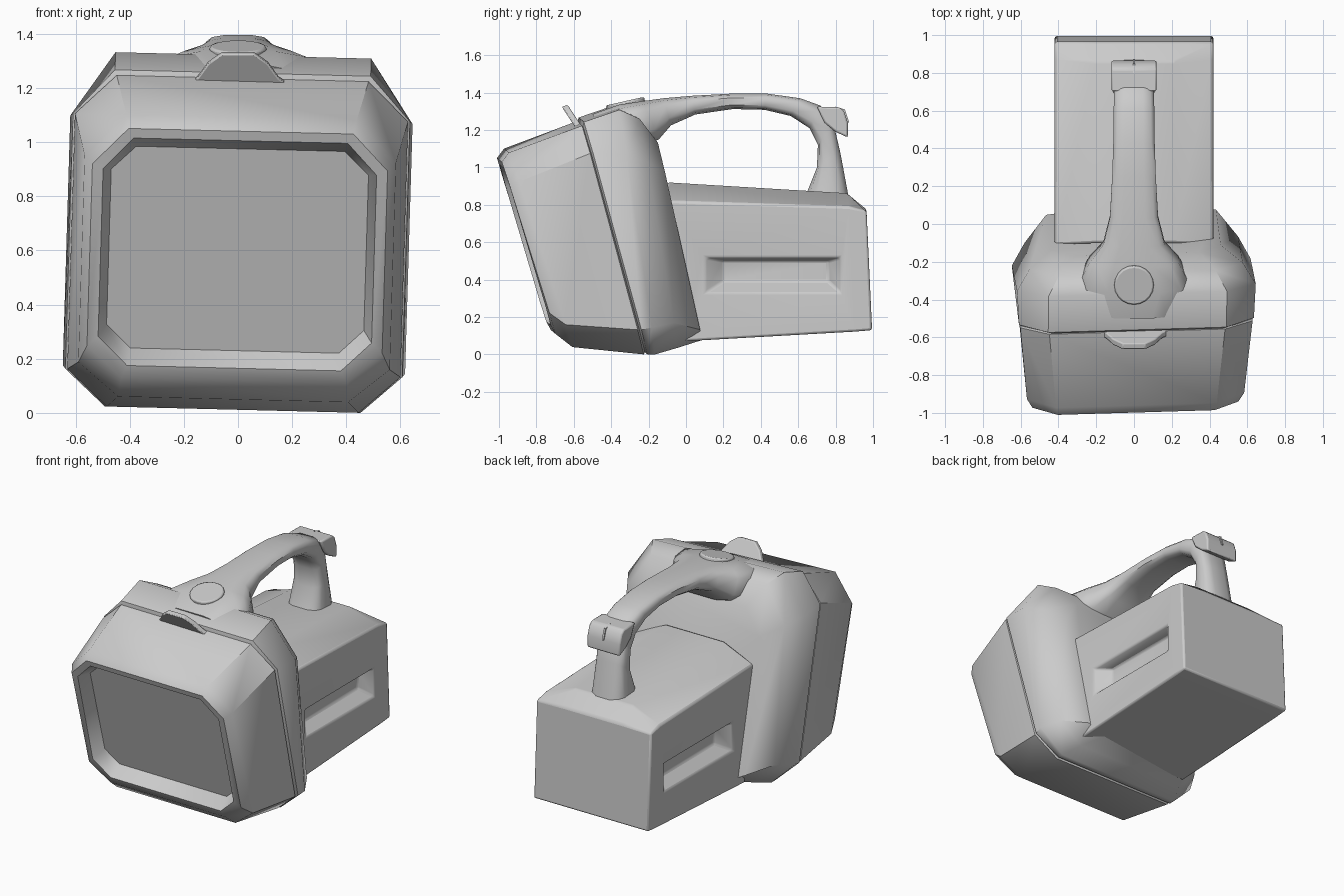
import bpy, bmesh, math
from mathutils import Matrix, Vector

cube = bpy.data.objects.get("Cube")
if cube:
    bpy.data.objects.remove(cube)

grey = bpy.data.materials.new("plain_grey")
grey.use_nodes = True
grey.diffuse_color = (0.6, 0.6, 0.6, 1)
grey.node_tree.nodes["Principled BSDF"].inputs["Base Color"].default_value = (0.6, 0.6, 0.6, 1)
grey.node_tree.nodes["Principled BSDF"].inputs["Roughness"].default_value = 0.7


def finish(bm, name, angle=40, bevel=0):
    bmesh.ops.recalc_face_normals(bm, faces=bm.faces)
    mesh = bpy.data.meshes.new(name)
    bm.to_mesh(mesh)
    bm.free()
    ob = bpy.data.objects.new(name, mesh)
    bpy.context.collection.objects.link(ob)
    mesh.materials.append(grey)
    bpy.ops.object.select_all(action="DESELECT")
    ob.select_set(True)
    bpy.context.view_layer.objects.active = ob
    bpy.ops.object.shade_smooth_by_angle(angle=math.radians(angle))
    if bevel:
        mod = ob.modifiers.new("soft_edges", "BEVEL")
        mod.width, mod.segments, mod.limit_method = bevel, 2, "ANGLE"
        mod.angle_limit = math.radians(35)
    return ob


def loft(name, rings, angle=40, bevel=0, skew=False):
    """Skin equal-length rings of points and cap both ends."""
    bm = bmesh.new()
    loops = [[bm.verts.new(p) for p in ring] for ring in rings]
    for a, b in zip(loops, loops[1:]):
        for i in range(len(a)):
            j = (i + 1) % len(a)
            bm.faces.new((a[i], a[j], b[j], b[i]))
    bm.faces.new(loops[0])
    bm.faces.new(loops[-1])
    if skew:
        for v in bm.verts:
            lean(v.co)
    return finish(bm, name, angle, bevel)


def lean(co):
    # the lamp head sits slightly rolled on the body
    x, y, z = co
    co.x, co.y, co.z = x + 0.03 * (z - 0.66), y + 0.03 * x, z - 0.025 * x


def octagon(top, bottom, hw, cx, ct, cb):
    """Chamfered rectangle standing between two (y, z) points."""
    t, b = Vector((0, *top)), Vector((0, *bottom))
    up = (t - b).normalized()
    half = [(hw - cx, b), (hw, b + up * cb), (hw, t - up * ct), (hw - cx, t)]
    right = [p + Vector((x, 0, 0)) for x, p in half]
    left = [p - Vector((x, 0, 0)) for x, p in reversed(half)]
    return right + left


# Lamp head: recessed lens, lip and front bezel
loft("lamp_bezel", [
    octagon((-0.89, 0.975), (-0.66, 0.23), 0.475, 0.09, 0.09, 0.09),
    octagon((-0.985, 1.005), (-0.735, 0.165), 0.505, 0.11, 0.12, 0.11),
    octagon((-0.998, 1.04), (-0.71, 0.12), 0.545, 0.13, 0.14, 0.12),
    octagon((-0.96, 1.09), (-0.62, 0.05), 0.575, 0.15, 0.16, 0.13),
    octagon((-0.57, 1.235), (-0.24, 0.012), 0.615, 0.15, 0.15, 0.14),
    octagon((-0.55, 1.22), (-0.23, 0.03), 0.59, 0.15, 0.15, 0.14),
], 42, skew=True)

# Lamp head: rear housing tapering to the body
loft("lamp_housing", [
    octagon((-0.57, 1.22), (-0.24, 0.03), 0.59, 0.15, 0.15, 0.14),
    octagon((-0.56, 1.255), (-0.22, 0.012), 0.622, 0.15, 0.17, 0.14),
    octagon((-0.37, 1.32), (-0.18, 0.012), 0.632, 0.16, 0.24, 0.15),
    octagon((-0.26, 1.27), (-0.06, 0.045), 0.565, 0.15, 0.23, 0.14),
    octagon((-0.16, 1.14), (0.075, 0.085), 0.45, 0.12, 0.16, 0.06),
], 45, skew=True)


# Battery body with a sloped roof
def body_ring(yb, zb, ys, zs, yt, zt):
    right = [(0.42, yb, zb), (0.42, ys, zs), (0.21, yt, zt)]
    return right + [(-x, y, z) for x, y, z in reversed(right)]


body = loft("battery_body", [
    body_ring(-0.02, 0.07, -0.11, 0.82, -0.1, 0.92),
    body_ring(0.9, 0.122, 0.87, 0.79, 0.86, 0.862),
    body_ring(0.995, 0.13, 0.965, 0.77, 0.965, 0.775),
], 35)

# Finger recess on each side, cut with a tapered block
def rect(x, y0, y1, z0, z1):
    return [(x, y0, z0), (x, y1, z0), (x, y1, z1), (x, y0, z1)]


for side in (1, -1):
    cutter = loft("recess_cutter", [
        rect(side * 0.43, 0.09, 0.84, 0.32, 0.52),
        rect(side * 0.34, 0.2, 0.76, 0.39, 0.5)])
    cutter.hide_render = True
    cutter.hide_viewport = True
    cut = body.modifiers.new("finger_recess", "BOOLEAN")
    cut.operation, cut.object = "DIFFERENCE", cutter
soft = body.modifiers.new("soft_edges", "BEVEL")
soft.width, soft.segments, soft.limit_method = 0.012, 2, "ANGLE"
soft.angle_limit = math.radians(35)


# Carry handle: rounded sections between outer and inner arcs
def section(outer, inner, hw):
    o, i = Vector((0, *outer)), Vector((0, *inner))
    mid, arm = (o + i) / 2, (o - i) / 2
    ring = []
    for k in range(12):
        a = math.tau * (k + 0.5) / 12
        c, s = math.cos(a), math.sin(a)
        # squared-off ellipse
        px = math.copysign(abs(c) ** 0.6, c) * hw
        py = math.copysign(abs(s) ** 0.6, s) * 1.02
        ring.append(mid + arm * py + Vector((px, 0, 0)))
    return ring


loft("carry_handle", [section(*s) for s in (
    ((-0.5, 1.285), (-0.42, 1.1), 0.22),
    ((-0.36, 1.335), (-0.27, 1.1), 0.31),
    ((-0.23, 1.355), (-0.145, 1.15), 0.24),
    ((-0.12, 1.37), (-0.08, 1.225), 0.165),
    ((0.03, 1.383), (0.05, 1.283), 0.13),
    ((0.25, 1.395), (0.25, 1.312), 0.118),
    ((0.43, 1.395), (0.42, 1.308), 0.112),
    ((0.61, 1.37), (0.56, 1.275), 0.11),
    ((0.72, 1.33), (0.66, 1.21), 0.108),
    ((0.79, 1.23), (0.705, 1.12), 0.105),
    ((0.825, 1.08), (0.7, 1.0), 0.105),
    ((0.87, 0.84), (0.64, 0.85), 0.118))], 50)


# Side-view outline extruded across x
def slab(name, outline, hw, bevel=0.01):
    return loft(name, [[(x, y, z) for y, z in outline] for x in (-hw, hw)], 35, bevel)


# Strap catch at the back of the handle
slab("strap_catch", [(0.7, 1.325), (0.82, 1.322), (0.845, 1.3), (0.865, 1.24),
                     (0.865, 1.16), (0.8, 1.19), (0.74, 1.24)], 0.12)
slab("catch_rib", [(0.8, 1.325), (0.85, 1.31), (0.873, 1.24), (0.8, 1.24)], 0.006, 0)

# Round switch button tilted with the housing top
bm = bmesh.new()
bmesh.ops.create_cone(bm, cap_ends=True, segments=20, radius1=0.108, radius2=0.104, depth=0.06,
                      matrix=Matrix.Translation((0, -0.32, 1.325)) @ Matrix.Rotation(0.22, 4, "X"))
finish(bm, "switch_button", 40, 0.008)

# Raised latch tab on the seam
half_tab = [(0.2, 0), (0.15, 0.035), (0.11, 0.09), (0.06, 0.125)]
tab = half_tab + [(-x, h) for x, h in reversed(half_tab)]
loft("latch_tab", [[(x, -0.565 + d - 0.65 * h, 1.205 + h + 0.3 * d) for x, h in tab]
                   for d in (-0.018, 0.014)], 35, 0.006)
